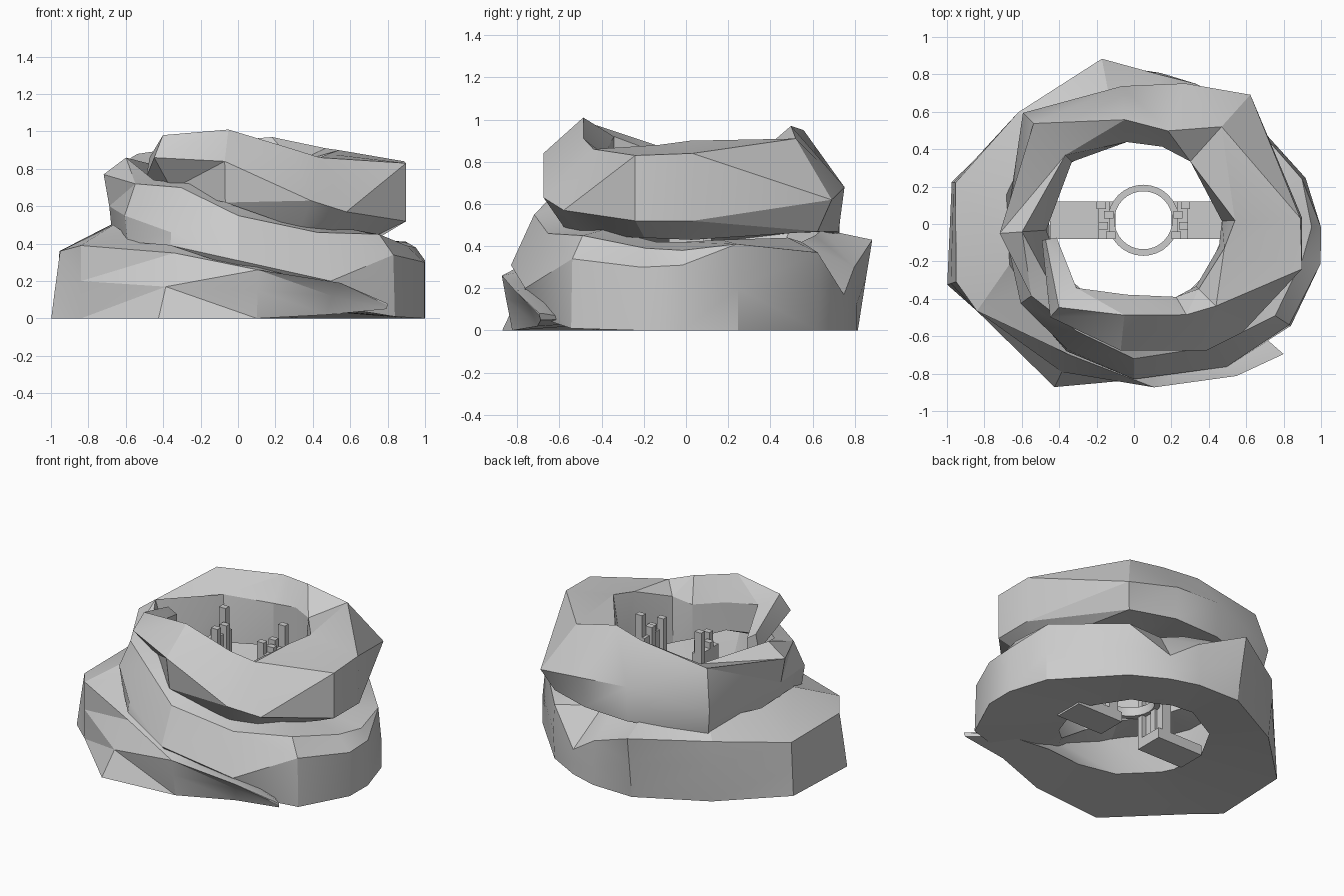
import bpy, bmesh, math
from mathutils import Vector

if bpy.data.objects.get("Cube"):
    bpy.data.objects.remove(bpy.data.objects["Cube"], do_unlink=True)


def make_material(name, colour):
    mat = bpy.data.materials.new(name)
    mat.use_nodes = True
    mat.diffuse_color = colour
    mat.node_tree.nodes["Principled BSDF"].inputs["Base Color"].default_value = colour
    return mat


stone = make_material("grey_stone", (0.6, 0.6, 0.6, 1))


def finish(name, bm, smooth_angle=None):
    """Turn a bmesh into a named stone object."""
    bmesh.ops.recalc_face_normals(bm, faces=bm.faces)
    mesh = bpy.data.meshes.new(name)
    bm.to_mesh(mesh)
    bm.free()
    mesh.materials.append(stone)
    obj = bpy.data.objects.new(name, mesh)
    bpy.context.collection.objects.link(obj)
    if smooth_angle:
        bpy.ops.object.select_all(action='DESELECT')
        obj.select_set(True)
        bpy.context.view_layer.objects.active = obj
        bpy.ops.object.shade_smooth_by_angle(angle=math.radians(smooth_angle))
    return obj


def add_box(bm, low, high):
    low, high = Vector(low), Vector(high)
    verts = bmesh.ops.create_cube(bm, size=1)["verts"]
    for v in verts:
        v.co = (low + high) / 2 + Vector(a * b for a, b in zip(v.co, high - low))


# Coil stations: clockwise angle, then radius and height of base, shoulder, ridge, crest
lower_turn = [
    (41, 1.05, .05, 1.06, .07, 1.06, .08, 1.03, .08),
    (56, .85, .02, .9, .12, .98, .19, .8, .2),
    (83, .83, 0, .86, .15, .88, .26, .7, .3),
    (116, .97, 0, .88, .17, .78, .35, .66, .39),
    (151, .96, 0, .96, .2, .96, .39, .68, .45),
    (162, 1.05, 0, 1.03, .15, 1, .36, .7, .5),
    (193, 1, 0, .99, .18, .98, .36, .7, .5),
    (224, .84, 0, .86, .25, .86, .42, .72, .5),
    (259, .83, 0, .87, .25, .9, .43, .66, .48),
    (280, .82, 0, .82, .12, .81, .3, .62, .45),
    (294, .82, 0, .82, .08, .82, .17, .6, .42),
    (312, .84, 0, .85, .2, .84, .37, .65, .44),
    (345, .95, 0, .95, .2, .93, .41, .65, .43),
    (361, 1, 0, 1, .31, .95, .38, .68, .42),
    (372, 1.02, 0, 1.02, .3, .92, .39, .68, .42),
    (393, 1, .01, .99, .34, .9, .45, .7, .48),
]
upper_turn = [
    (417, .86, .07, .91, .2, .78, .46, .62, .5),
    (450, .79, .27, .83, .31, .72, .55, .6, .6),
    (478, .77, .39, .76, .46, .65, .7, .55, .72),
    (505, .72, .41, .74, .55, .67, .72, .55, .74),
    (536, .67, .41, .69, .6, .72, .77, .6, .86),
    (585, .8, .45, .84, .62, .76, .88, .52, .8),
    (625, .73, .46, .74, .7, .56, .95, .44, .8),
    (650, .77, .47, .8, .68, .53, .97, .44, .83),
    (672, .84, .47, .93, .62, .7, .91, .45, .83),
    (718, .75, .43, .9, .52, .89, .84, .54, .9),
    (735, .76, .44, .93, .52, .93, .83, .5, .88),
    (765, .68, .45, .82, .57, .62, .86, .49, .8),
    (780, .66, .48, .78, .63, .56, .91, .45, .76),
    (816, .65, .62, .68, .84, .49, 1.01, .38, .85),
    (852, .53, .69, .67, .86, .6, .98, .46, .92),
    (890, .45, .68, .5, .75, .48, .86, .42, .82),
]

# Stone coil: five-sided section swept through the stations
bm = bmesh.new()
rings = []
for turn, *profile in lower_turn + upper_turn:
    section = list(zip(profile[0::2], profile[1::2]))
    (_, base), (_, top), (crest, _) = section[0], section[2], section[3]
    inner = max(min(crest, .47), crest - .25)
    section.append((inner, base + (top - base) * .1))
    a = -math.radians(turn)
    rings.append([bm.verts.new((r * math.cos(a), r * math.sin(a), z)) for r, z in section])
for first, second in zip(rings, rings[1:]):
    for i in range(len(first)):
        j = (i + 1) % len(first)
        quad = (first[i], first[j], second[j], second[i])
        # Split each quad along its shorter diagonal for a faceted rock
        if (quad[0].co - quad[2].co).length < (quad[1].co - quad[3].co).length:
            bm.faces.new((quad[0], quad[1], quad[2]))
            bm.faces.new((quad[0], quad[2], quad[3]))
        else:
            bm.faces.new((quad[0], quad[1], quad[3]))
            bm.faces.new((quad[1], quad[2], quad[3]))
bm.faces.new(rings[0])
bm.faces.new(rings[-1])
finish("stone_coil", bm, 25)

# Flat ring in the middle of the hollow
centre = Vector((.05, .02, 0))
bm = bmesh.new()
loops = []
for k in range(32):
    a = math.tau * k / 32
    direction = Vector((math.cos(a), math.sin(a), 0))
    loops.append([bm.verts.new(centre + direction * r + Vector((0, 0, z)))
                  for r, z in ((.19, .25), (.19, .31), (.155, .31), (.155, .25))])
for k, loop in enumerate(loops):
    following = loops[(k + 1) % len(loops)]
    for i in range(4):
        j = (i + 1) % 4
        bm.faces.new((loop[i], loop[j], following[j], following[i]))
finish("centre_ring", bm, 30)

# Mirrored gate supports: beam to the wall, slab and stepped posts
for side, name in ((1, "left"), (-1, "right")):
    def side_box(bm, x0, x1, y0, y1, z0, z1):
        xs = sorted((centre.x + side * x0, centre.x + side * x1))
        add_box(bm, (xs[0], y0, z0), (xs[1], y1, z1))

    bm = bmesh.new()
    side_box(bm, .15, .5, -.08, .12, .02, .09)
    finish(name + "_beam", bm)

    bm = bmesh.new()
    side_box(bm, .18, .24, -.08, .12, .09, .72)
    finish(name + "_slab", bm)

    bm = bmesh.new()
    for x, y, z in ((.15, -.08, .8), (.19, -.03, .76), (.16, .03, .78), (.2, .08, .87)):
        side_box(bm, x, x + .05, y, y + .04, .09, z)
    finish(name + "_posts", bm)
